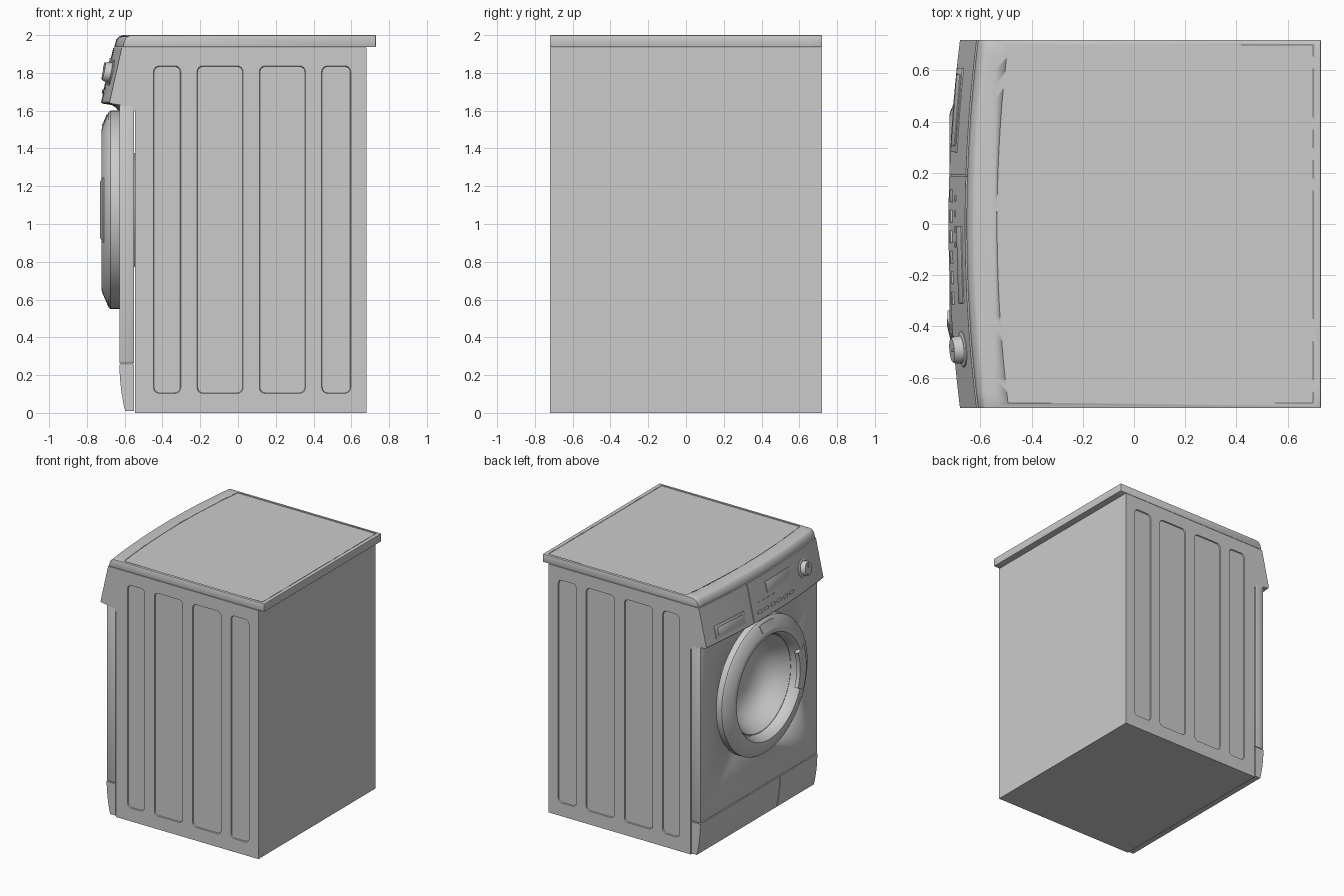
import bpy, bmesh, math
from mathutils import Vector, Matrix

cube = bpy.data.objects.get("Cube")
if cube:
    bpy.data.objects.remove(cube, do_unlink=True)

HALF = 0.72        # half width of the cabinet
BULGE = 0.045      # how far the fascia bows out at its middle
DOOR_Z = 1.075
TILT = math.atan2(0.065, 0.295)


def bow(y):
    return -BULGE * (1 - (y / HALF) ** 2)


def finish(name, bm, bevel=0.0, smooth=True):
    bmesh.ops.remove_doubles(bm, verts=bm.verts, dist=1e-5)
    bmesh.ops.recalc_face_normals(bm, faces=bm.faces)
    mesh = bpy.data.meshes.new(name)
    bm.to_mesh(mesh)
    bm.free()
    ob = bpy.data.objects.new(name, mesh)
    bpy.context.collection.objects.link(ob)
    bpy.ops.object.select_all(action='DESELECT')
    ob.select_set(True)
    bpy.context.view_layer.objects.active = ob
    if bevel:
        mod = ob.modifiers.new("edge", 'BEVEL')
        mod.width = bevel
        mod.segments = 2
        mod.limit_method = 'ANGLE'
        bpy.ops.object.modifier_apply(modifier=mod.name)
    if smooth:
        bpy.ops.object.shade_smooth_by_angle(angle=math.radians(30))
    return ob


def box_mesh(lo, hi):
    lo, hi = Vector(lo), Vector(hi)
    bm = bmesh.new()
    bmesh.ops.create_cube(bm, size=1)
    bmesh.ops.scale(bm, vec=hi - lo, verts=bm.verts)
    bmesh.ops.translate(bm, vec=(lo + hi) / 2, verts=bm.verts)
    return bm


def prism(name, profile, y0, y1, steps=1, bow_before=None, bevel=0.0):
    """Sweep an x-z profile across the width, bowing points ahead of bow_before."""
    bm = bmesh.new()
    rings = []
    for i in range(steps + 1):
        y = y0 + (y1 - y0) * i / steps
        rings.append([bm.verts.new((
            x + (bow(y) if bow_before is not None and x < bow_before else 0), y, z))
            for x, z in profile])
    n = len(profile)
    for a, b in zip(rings, rings[1:]):
        for j in range(n):
            k = (j + 1) % n
            bm.faces.new((a[j], a[k], b[k], b[j]))
    bm.faces.new(rings[0])
    bm.faces.new(rings[-1])
    return finish(name, bm, bevel)


def lathe(name, profile, centre=(0, 0, DOOR_Z), sweep=360, mid=0, steps=64, solid=False):
    """Spin (radius, x) points about the x axis; mid is the angle from the -y side."""
    bm = bmesh.new()
    c = Vector(centre)
    verts = [bm.verts.new(c + Vector((x, -r, 0))) for r, x in profile]
    geom = list(verts)
    if solid:
        geom.append(bm.faces.new(verts))
    else:
        geom += [bm.edges.new(p) for p in zip(verts, verts[1:])]
    start = Matrix.Rotation(math.radians(mid - sweep / 2), 3, 'X')
    bmesh.ops.rotate(bm, cent=c, matrix=start, verts=verts)
    bmesh.ops.spin(bm, geom=geom, cent=c, axis=(1, 0, 0),
                   angle=math.radians(sweep), steps=steps)
    return finish(name, bm)


def cut(target, cutter):
    mod = target.modifiers.new("cut", 'BOOLEAN')
    mod.operation = 'DIFFERENCE'
    mod.solver = 'EXACT'
    mod.object = cutter
    cutter.hide_render = True
    bpy.ops.object.select_all(action='DESELECT')
    target.select_set(True)
    bpy.context.view_layer.objects.active = target
    bpy.ops.object.modifier_apply(modifier=mod.name)
    bpy.data.objects.remove(cutter, do_unlink=True)


def fascia_matrix(y, z):
    """Place local x along the outward normal of the tilted, bowed fascia."""
    x = -0.615 - 0.065 * (1.935 - z) / 0.295 + bow(y)
    turn = -math.atan(2 * BULGE * y / HALF ** 2)
    return (Matrix.Translation((x, y, z)) @ Matrix.Rotation(turn, 4, 'Z')
            @ Matrix.Rotation(TILT, 4, 'Y'))


def fascia_plate(name, y, z, width, height, thick=0.005):
    bm = box_mesh((-thick, -width / 2, -height / 2), (0.01, width / 2, height / 2))
    bmesh.ops.transform(bm, matrix=fascia_matrix(y, z), verts=bm.verts)
    return finish(name, bm, bevel=0.002)


# Cabinet with recessed side pressings and a pocket for the door bowl
body = finish("cabinet", box_mesh((-0.545, -HALF, 0), (0.68, HALF, 1.935)), smooth=False)
for x0, x1 in ((-0.45, -0.30), (-0.22, 0.03), (0.11, 0.36), (0.44, 0.60)):
    for side in (-1, 1):
        bm = box_mesh((x0, side * HALF - 0.008, 0.10), (x1, side * HALF + 0.008, 1.84))
        corners = [e for e in bm.edges
                   if abs(e.verts[0].co.y - e.verts[1].co.y) > 0.01]
        bmesh.ops.bevel(bm, geom=corners, offset=0.03, segments=4,
                        affect='EDGES', profile=0.5)
        inner = [v for v in bm.verts if abs(v.co.y) < HALF]
        mid = Vector(((x0 + x1) / 2, 0, 0.97))
        for v in inner:
            v.co.x -= math.copysign(0.006, v.co.x - mid.x)
            v.co.z -= math.copysign(0.006, v.co.z - mid.z)
        cut(body, finish("pressing_cutter", bm, smooth=False))

pocket = [(0, -0.8), (0.41, -0.8), (0.41, -0.42), (0, -0.42)]
cut(body, lathe("pocket_cutter", pocket))

# Front panel
panel = finish("front_panel", box_mesh((-0.628, -HALF, 0.262), (-0.55, HALF, 1.63)), bevel=0.006)
cut(panel, lathe("opening_cutter", pocket))

# Kick plate in two pieces, the smaller one being the filter flap
kick = [(-0.55, 0.01), (-0.597, 0.01), (-0.605, 0.04), (-0.617, 0.11),
        (-0.625, 0.18), (-0.628, 0.257), (-0.55, 0.257)]
prism("kick_plate", kick, -0.257, HALF)
prism("filter_flap", kick, -HALF, -0.263)

# Worktop with bowed front nose and a shallow recessed centre
worktop = prism("worktop", [(0.73, 1.937), (0.73, 2.0), (-0.545, 2.0), (-0.565, 2.0),
                            (-0.585, 1.993), (-0.60, 1.975), (-0.61, 1.937)],
                -HALF, HALF, 24, -0.56, bevel=0.004)
cut(worktop, prism("recess_cutter", [(-0.49, 1.995), (0.70, 1.995), (0.70, 2.05), (-0.49, 2.05)],
                   -0.70, 0.70, 24, -0.4))

# Control fascia
fascia = prism("control_fascia", [(-0.545, 1.935), (-0.615, 1.935), (-0.68, 1.645),
                                  (-0.675, 1.638), (-0.625, 1.63), (-0.603, 1.618),
                                  (-0.59, 1.60), (-0.545, 1.60)],
               -HALF, HALF, 24, -0.56)
bm = box_mesh((-0.02, -0.003, -0.2), (0.006, 0.003, 0.2))
bmesh.ops.transform(bm, matrix=fascia_matrix(0.19, 1.79), verts=bm.verts)
cut(fascia, finish("divider_cutter", bm, smooth=False))

# Detergent drawer, display and buttons
fascia_plate("drawer_front", 0.445, 1.72, 0.33, 0.095)
fascia_plate("drawer_grip", 0.445, 1.72, 0.28, 0.06, 0.009)
fascia_plate("display", -0.16, 1.84, 0.30, 0.08, 0.004)
for i in range(6):
    fascia_plate("button", 0.11 - i * 0.08, 1.70, 0.05, 0.022, 0.008)
for i in range(4):
    fascia_plate("indicator", 0.10 - i * 0.06, 1.765, 0.025, 0.008, 0.004)

# Programme knob
knob_place = fascia_matrix(-0.49, 1.80)
for name, shape in (
        ("knob_collar", [(0.07, 0.01), (0.07, -0.004), (0.064, -0.008), (0, -0.008)]),
        ("knob", [(0.055, 0.01), (0.052, -0.035), (0.046, -0.044), (0, -0.044)])):
    lathe(name, shape, (0, 0, 0), steps=32).matrix_world = knob_place
fascia_plate("knob_pointer", -0.49, 1.825, 0.008, 0.04, 0.05)

# Door ring and the inward glass bowl
lathe("door_ring", [(0.39, -0.60), (0.525, -0.62), (0.525, -0.675), (0.517, -0.685),
                    (0.44, -0.718), (0.425, -0.722), (0.405, -0.720), (0.395, -0.708),
                    (0.375, -0.675), (0.37, -0.64), (0.39, -0.60)])
lathe("door_bowl", [(0.385, -0.64), (0.365, -0.645), (0.345, -0.62), (0.31, -0.56),
                    (0.27, -0.51), (0.22, -0.475), (0.15, -0.455), (0, -0.45)])

# Door handle and the small plate at the top of the ring
lathe("door_handle", [(0.36, -0.70), (0.365, -0.728), (0.40, -0.73),
                      (0.46, -0.716), (0.46, -0.69)], sweep=44, steps=12, solid=True)
lathe("door_plate", [(0.45, -0.70), (0.45, -0.719), (0.505, -0.695), (0.505, -0.68)],
      sweep=20, mid=-90, steps=6, solid=True)
